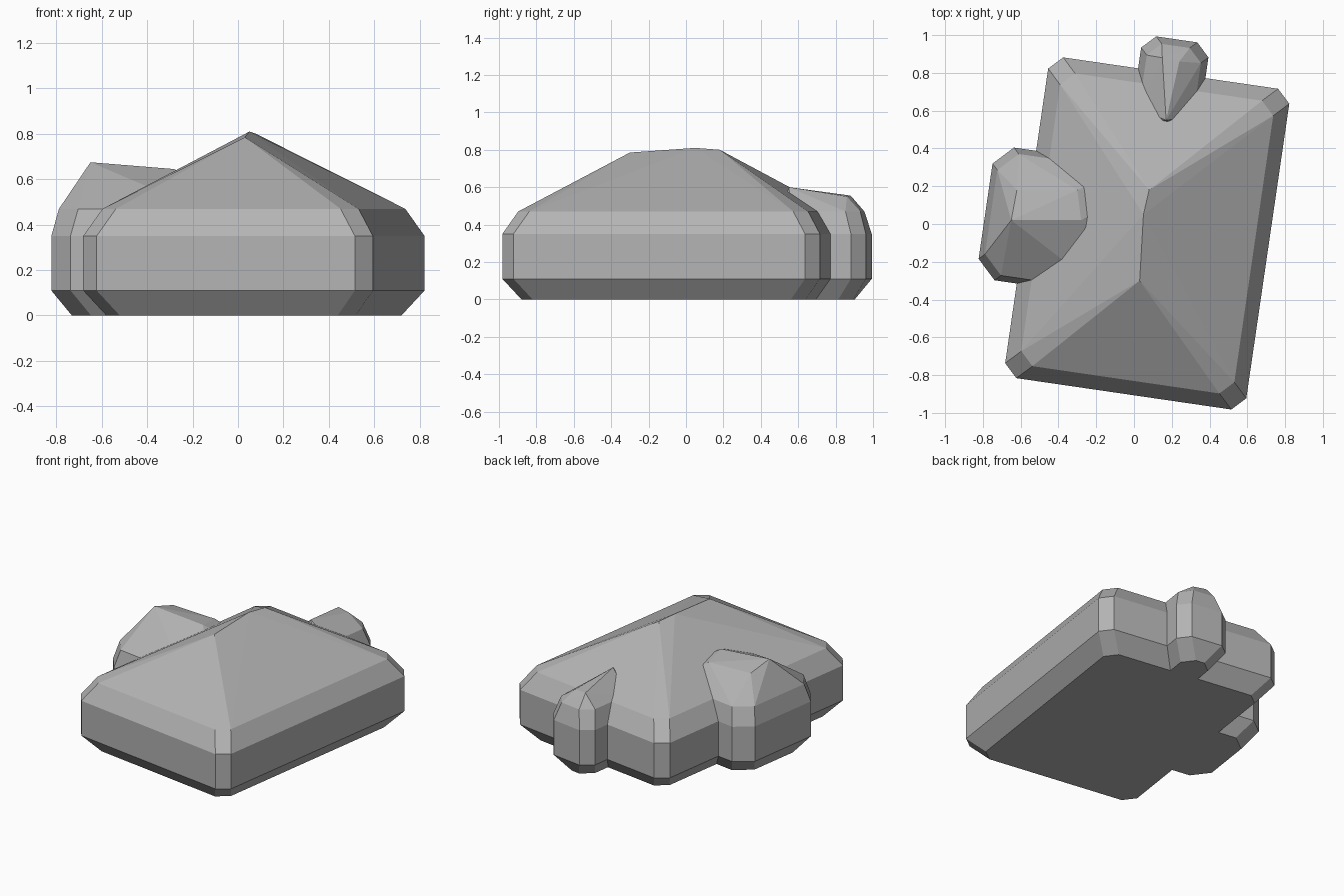
import bpy, bmesh, math
from mathutils import Matrix, Vector

default = bpy.data.objects.get("Cube")
if default:
    bpy.data.objects.remove(default, do_unlink=True)

stone = bpy.data.materials.new("plain grey")
stone.use_nodes = True
GREY = (0.45, 0.45, 0.45, 1)
stone.diffuse_color = GREY
stone.node_tree.nodes["Principled BSDF"].inputs["Base Color"].default_value = GREY

TURN = Matrix.Rotation(math.radians(-8.3), 3, "Z")  # the whole building sits askew


def ring(centre, hx, hy, cut, z):
    """Rectangle with cut corners, in the building's turned frame."""
    pts = []
    for sx in (-1, 1):
        for sy in (-1, 1):
            pts += [(sx * (hx - cut), sy * hy), (sx * hx, sy * (hy - cut))]
    return [TURN @ Vector((x, y, 0)) + Vector((*centre, z)) for x, y in pts]


def block(name, centre, hx, hy, cut, foot, eave, roof):
    """Walls with a bevelled foot and eave, closed by a roof over the given points."""
    pts = []
    for inset, z in ((foot, 0), (0, 0.11), (0, 0.35), (eave, 0.47)):
        pts += ring(centre, hx - inset, hy - inset, cut, z)
    pts += [Vector(p) for p in roof]
    bm = bmesh.new()
    for p in pts:
        bm.verts.new(p)
    out = bmesh.ops.convex_hull(bm, input=bm.verts)
    loose = {g for g in out["geom_interior"] + out["geom_unused"]
             if isinstance(g, bmesh.types.BMVert)}
    bmesh.ops.delete(bm, geom=list(loose), context="VERTS")
    bmesh.ops.recalc_face_normals(bm, faces=bm.faces)
    mesh = bpy.data.meshes.new(name)
    bm.to_mesh(mesh)
    bm.free()
    mesh.materials.append(stone)
    obj = bpy.data.objects.new(name, mesh)
    bpy.context.collection.objects.link(obj)
    return obj


# Main hall with a hipped roof
hall = block("building", (0.07, -0.05), 0.645, 0.858, 0.07, 0.09, 0.075,
             [(0.03, -0.30, 0.785), (0.05, 0.05, 0.81), (0.08, 0.18, 0.80)])

# Side wing whose ridge rises outwards
side_wing = block("side_wing", (-0.39, 0.01), 0.4, 0.355, 0.1, 0.08, 0.03,
                  [(-0.65, 0.02, 0.675), (-0.28, 0.02, 0.645), (-0.62, 0.18, 0.63),
                   (-0.3, 0.18, 0.62)])

# Small back wing
back_wing = block("back_wing", (0.19, 0.73), 0.18, 0.25, 0.07, 0.08, 0.035,
                  [(0.15, 0.88, 0.555), (0.24, 0.86, 0.55), (0.17, 0.55, 0.6)])

# Merge the wings into the hall
for wing in (side_wing, back_wing):
    mod = hall.modifiers.new("join_" + wing.name, "BOOLEAN")
    mod.operation = "UNION"
    mod.solver = "EXACT"
    mod.object = wing
    wing.hide_render = True
bpy.context.view_layer.update()
merged = bpy.data.meshes.new_from_object(
    hall.evaluated_get(bpy.context.evaluated_depsgraph_get()))
hall.modifiers.clear()
hall.data = merged
for wing in (side_wing, back_wing):
    bpy.data.objects.remove(wing, do_unlink=True)
